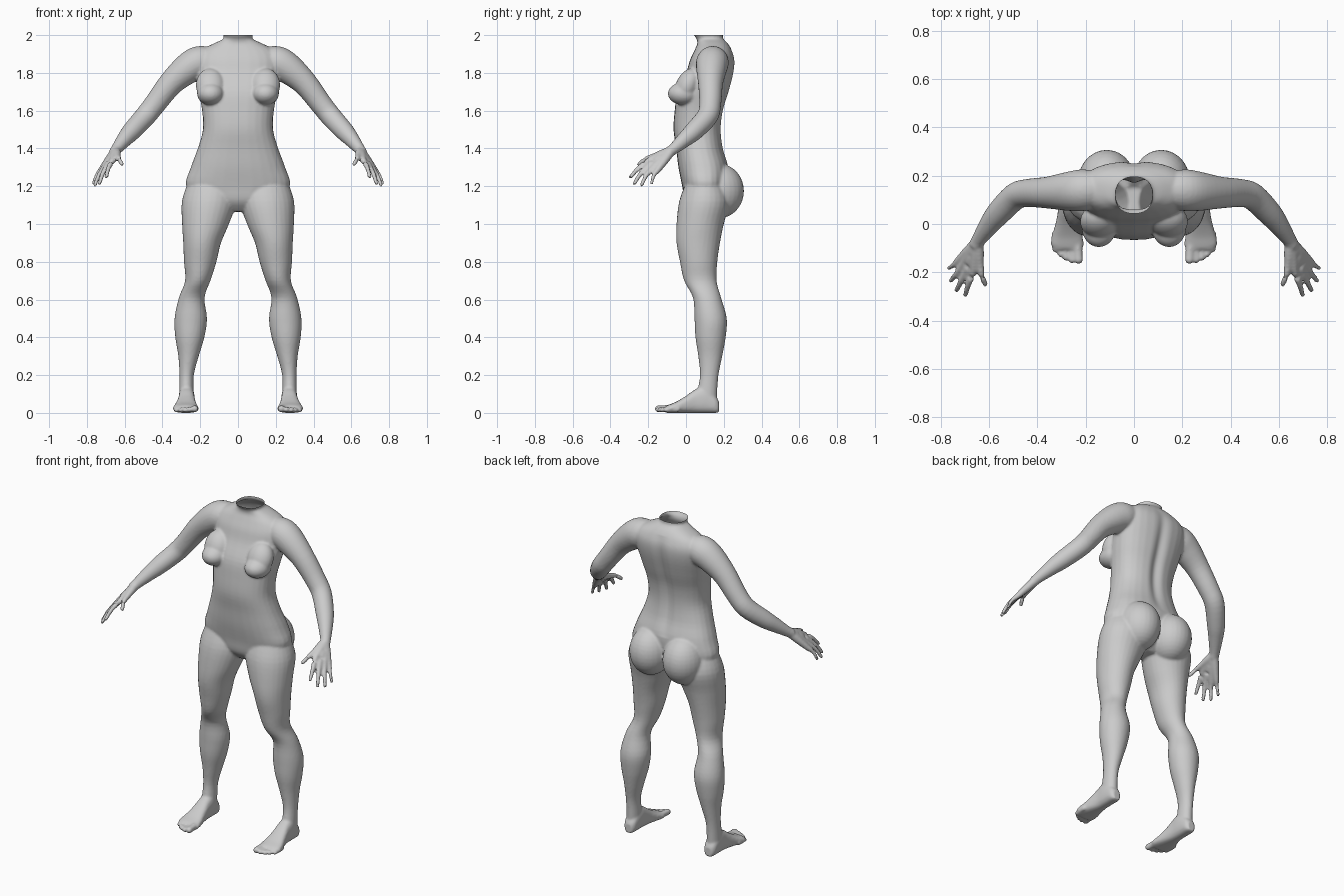
import bpy, bmesh, math
from mathutils import Vector, Matrix

if "Cube" in bpy.data.objects:
    bpy.data.objects.remove(bpy.data.objects["Cube"])

bm = bmesh.new()
X, Y, Z = Vector((1, 0, 0)), Vector((0, 1, 0)), Vector((0, 0, 1))
BOTH = (1, -1)


def catmull(rows, steps=4):
    """Smoothly resample a list of equal-length number tuples."""
    out = []
    for i in range(len(rows) - 1):
        a, b = rows[max(i - 1, 0)], rows[i]
        c, d = rows[i + 1], rows[min(i + 2, len(rows) - 1)]
        for k in range(steps):
            t = k / steps
            out.append([0.5 * (2 * q + (r - p) * t + (2 * p - 5 * q + 4 * r - s) * t * t
                               + (3 * q - p - 3 * r + s) * t ** 3)
                        for p, q, r, s in zip(a, b, c, d)])
    return out + [list(rows[-1])]


def skin(rings):
    """Closed skin through rings given as (centre, u, v, squareness)."""
    n, loops = 28, []
    for c, u, v, e in rings:
        loop = []
        for k in range(n):
            ca, sa = math.cos(math.tau * k / n), math.sin(math.tau * k / n)
            p = (c + u * math.copysign(abs(ca) ** (2 / e), ca)
                 + v * math.copysign(abs(sa) ** (2 / e), sa))
            loop.append(bm.verts.new(p))
        loops.append(loop)
    faces = [bm.faces.new(loops[0]), bm.faces.new(loops[-1])]
    for a, b in zip(loops, loops[1:]):
        for k in range(n):
            faces.append(bm.faces.new((a[k], a[k - 1], b[k - 1], b[k])))
    bmesh.ops.recalc_face_normals(bm, faces=faces)


def stack(rows, s=1, e=2.0):
    """Horizontal sections: z, x centre, x radius, y front, y back."""
    skin([(Vector((s * cx, (f + b) / 2, z)), X * rx, Y * (b - f) / 2, e)
          for z, cx, rx, f, b in catmull(rows)])


def tube(rows, s=1):
    """Round limb along a path: x, y, z, radius."""
    pts = catmull(rows)
    cs = [Vector((s * p[0], p[1], p[2])) for p in pts]
    rings = []
    for i, c in enumerate(cs):
        t = (cs[min(i + 1, len(cs) - 1)] - cs[max(i - 1, 0)]).normalized()
        u = t.cross(Y if abs(t.y) < 0.8 else Z).normalized()
        rings.append((c, u * pts[i][3], t.cross(u) * pts[i][3], 2))
    skin(rings)


def ball(loc, radii, s=1, tilt=0):
    m = (Matrix.Translation((s * loc[0], loc[1], loc[2])) @ Matrix.Rotation(tilt, 4, 'X')
         @ Matrix.Diagonal((*radii, 1)))
    bmesh.ops.create_uvsphere(bm, u_segments=28, v_segments=18, radius=1, matrix=m)


# torso and neck
stack([(1.065, 0, .05, .04, .15), (1.12, 0, .19, -.005, .2), (1.2, 0, .275, -.02, .22),
       (1.3, 0, .25, -.04, .225), (1.4, 0, .213, -.052, .197), (1.5, 0, .186, -.066, .187),
       (1.6, 0, .19, -.06, .198), (1.7, 0, .208, -.045, .228), (1.8, 0, .222, 0, .253),
       (1.87, 0, .225, .022, .258), (1.92, 0, .195, .045, .243), (1.955, 0, .13, .06, .222),
       (1.98, 0, .078, .056, .198), (2.0, 0, .078, .042, .195), (2.04, 0, .085, .03, .195)], e=2.35)

for s in BOTH:
    # breasts and buttocks
    ball((.145, -.012, 1.69), (.072, .084, .06), s)
    ball((.145, .01, 1.735), (.078, .062, .095), s, -.45)
    ball((.113, .172, 1.175), (.12, .135, .145), s)

    # leg
    stack([(1.22, .14, .125, .0, .2), (1.12, .152, .145, -.036, .23), (1.0, .172, .124, -.05, .2),
           (.9, .19, .1, -.05, .18), (.8, .2, .086, -.032, .166), (.7, .213, .067, -.01, .162),
           (.61, .245, .068, .037, .186), (.5, .25, .086, .045, .216), (.4, .255, .077, .05, .21),
           (.3, .262, .054, .065, .192), (.2, .272, .038, .074, .172), (.1, .273, .038, .06, .165),
           (.03, .273, .036, .07, .165)], s)

    # foot: y, x centre, half width, height
    skin([(Vector((s * cx, y, h / 2)), X * rx, Z * (h / 2), 2.6) for y, cx, rx, h in catmull(
        [(.175, .272, .022, .06), (.155, .272, .036, .09), (.1, .272, .042, .14),
         (.05, .272, .043, .125), (0, .274, .051, .09), (-.05, .276, .063, .06),
         (-.085, .276, .068, .046), (-.105, .272, .058, .038)])])
    # toes
    for x, tip, r in ((.229, -.145, .019), (.257, -.148, .014), (.281, -.14, .013),
                      (.303, -.125, .013), (.325, -.105, .013)):
        tube([(x + .005, tip + .07, r + .006, r), (x, tip, r + .003, r * .95)], s)
        ball((x, tip, r + .003), (r, r * 1.1, r), s)

    # arm
    tube([(.15, .145, 1.865, .075), (.21, .14, 1.855, .086), (.27, .135, 1.82, .081),
          (.355, .13, 1.745, .066), (.44, .128, 1.635, .058), (.492, .113, 1.57, .056),
          (.56, .045, 1.495, .051), (.6, -.005, 1.45, .042), (.642, -.065, 1.398, .03),
          (.655, -.09, 1.38, .029)], s)

    # hand: knuckle, fingertip, radius
    wrist = Vector((.647, -.075, 1.39))
    for k, t, r in (((.664, -.195, 1.336), (.697, -.292, 1.25), .0125),
                    ((.69, -.192, 1.312), (.733, -.273, 1.215), .0125),
                    ((.71, -.174, 1.296), (.757, -.235, 1.207), .012),
                    ((.723, -.148, 1.288), (.765, -.182, 1.217), .011),
                    ((.637, -.165, 1.36), (.615, -.248, 1.318), .0135)):
        k, t = Vector(k), Vector(t)
        mid = k.lerp(t, .5) + Vector((.004, -.006, .005))
        tube([(*wrist, .024), (*wrist.lerp(k, .5), .022), (*k, .0165), (*mid, r), (*t, r * .85)], s)
        ball(t, (r * .87,) * 3, s)

mesh = bpy.data.meshes.new("body")
bm.to_mesh(mesh)
bm.free()
body = bpy.data.objects.new("body", mesh)
bpy.context.collection.objects.link(body)
bpy.context.view_layer.objects.active = body
body.select_set(True)

# fuse all parts into one skin
fuse = body.modifiers.new("fuse", 'REMESH')
fuse.mode, fuse.voxel_size = 'VOXEL', .007
soft = body.modifiers.new("soften", 'SMOOTH')
soft.factor, soft.iterations = .5, 5
bpy.ops.object.convert(target='MESH')

# spine groove and open neck
bm = bmesh.new()
bm.from_mesh(body.data)
for v in bm.verts:
    if v.co.y > .12 and 1.3 < v.co.z < 1.93:
        fade = math.sin(math.pi * (v.co.z - 1.3) / .63) ** .7
        v.co.y -= .018 * fade * math.exp(-(v.co.x / .03) ** 2)
low = min(v.co.z for v in bm.verts)
for v in bm.verts:
    v.co.z -= low
bmesh.ops.bisect_plane(bm, geom=bm.verts[:] + bm.edges[:] + bm.faces[:],
                       plane_co=(0, 0, 2), plane_no=(0, 0, 1), clear_outer=True)
bm.to_mesh(body.data)
bm.free()
bpy.ops.object.shade_smooth_by_angle(angle=math.radians(40))
